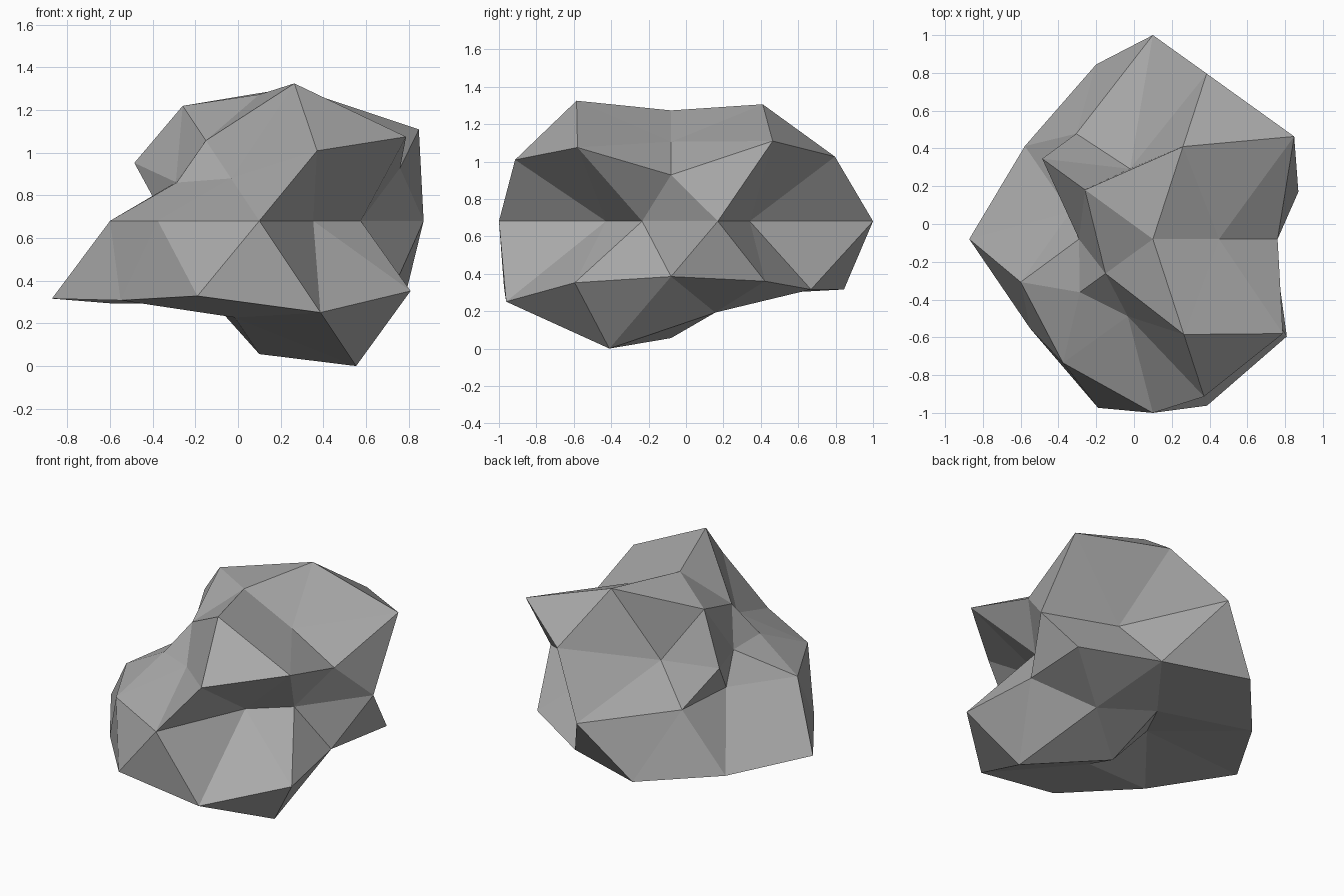
import bpy
import bmesh
import math

if "Cube" in bpy.data.objects:
    bpy.data.objects.remove(bpy.data.objects["Cube"])

CENTRE = (0.10, -0.08, 0.685)
SQUASH = 0.75  # flattening of the boulder in height

# Radius of every bump, ring by ring from the top down,
# each ring listed anticlockwise by azimuth (starting at +x)
RINGS = {
    1.00: [0.79],
    0.85: [0.666, 0.98, 0.845, 0.59, 1.01],
    0.53: [1.087, 0.46, 0.46, 0.505, 1.00],
    0.45: [0.738, 1.03, 0.81, 0.535, 0.98],
    0.00: [0.81, 0.52, 1.08, 0.69, 0.46, 0.736, 0.81, 0.92, 0.43, 0.50],
    -0.45: [0.956, 1.087, 1.087, 1.05, 0.98],
    -0.53: [0.75, 0.925, 0.985, 0.945, 1.09],
    -0.85: [0.765, 0.60, 0.51, 0.71, 1.067],
    -1.00: [0.833],
}


def bump_radius(direction):
    height = min(RINGS, key=lambda h: abs(h - direction.z))
    ring = RINGS[height]
    azimuth = round(math.degrees(math.atan2(direction.y, direction.x))) % 360
    return ring[int(azimuth * len(ring) / 360) % len(ring)]


# Stone colour
stone = bpy.data.materials.new("grey stone")
stone.diffuse_color = (0.4, 0.4, 0.4, 1.0)
stone.use_nodes = True
stone.node_tree.nodes["Principled BSDF"].inputs["Base Color"].default_value = stone.diffuse_color

# Boulder: a coarse ball with its corners pushed in and out
bm = bmesh.new()
bmesh.ops.create_icosphere(bm, subdivisions=2, radius=1.0)
for v in bm.verts:
    d = v.co.normalized()
    r = bump_radius(d)
    v.co = (CENTRE[0] + r * d.x,
            CENTRE[1] + r * d.y,
            CENTRE[2] + r * d.z * SQUASH)

# Rest it exactly on the ground
lowest = min(v.co.z for v in bm.verts)
for v in bm.verts:
    v.co.z -= lowest

for f in bm.faces:
    f.smooth = False
mesh = bpy.data.meshes.new("boulder")
bm.to_mesh(mesh)
bm.free()
mesh.materials.append(stone)
boulder = bpy.data.objects.new("boulder", mesh)
bpy.context.collection.objects.link(boulder)
